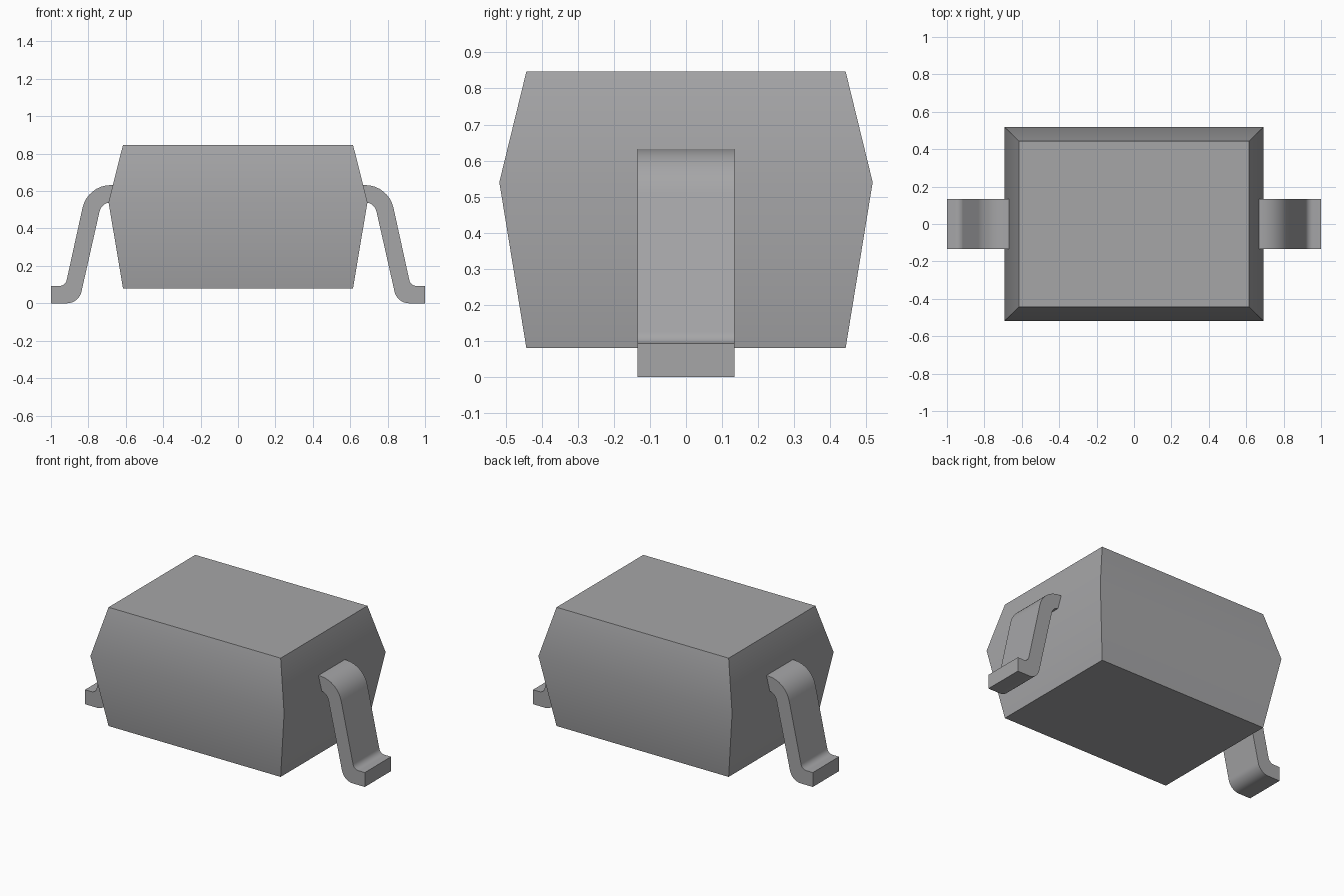
import bpy, bmesh, math

if "Cube" in bpy.data.objects:
    bpy.data.objects.remove(bpy.data.objects["Cube"], do_unlink=True)

grey = bpy.data.materials.new("plain grey")
grey.use_nodes = True
colour = (0.38, 0.38, 0.39, 1)
grey.diffuse_color = colour
grey.node_tree.nodes["Principled BSDF"].inputs["Base Color"].default_value = colour


def finish(name, bm):
    """Turn the bmesh into a smooth-shaded object with sharp corners."""
    bmesh.ops.recalc_face_normals(bm, faces=bm.faces)
    mesh = bpy.data.meshes.new(name)
    bm.to_mesh(mesh)
    bm.free()
    mesh.materials.append(grey)
    obj = bpy.data.objects.new(name, mesh)
    bpy.context.collection.objects.link(obj)
    bpy.ops.object.select_all(action='DESELECT')
    obj.select_set(True)
    bpy.context.view_layer.objects.active = obj
    bpy.ops.object.shade_smooth_by_angle(angle=math.radians(35))
    return obj


def arc(cx, cz, radius, start, end, steps=8):
    angles = [math.radians(start + (end - start) * i / steps) for i in range(steps + 1)]
    return [(cx + radius * math.cos(a), cz + radius * math.sin(a)) for a in angles]


# Body: three stacked rectangles, widest at the parting line
bm = bmesh.new()
rings = []
for hx, hy, z in [(0.615, 0.443, 0.08), (0.692, 0.518, 0.54), (0.615, 0.443, 0.847)]:
    rings.append([bm.verts.new((sx * hx, sy * hy, z))
                  for sx, sy in [(-1, -1), (1, -1), (1, 1), (-1, 1)]])
for low, high in zip(rings, rings[1:]):
    for i in range(4):
        j = (i + 1) % 4
        bm.faces.new((low[i], low[j], high[j], high[i]))
bm.faces.new(rings[0])
bm.faces.new(rings[-1])
finish("package_body", bm)

# Leads: bent strip profile, extruded across y
slope = 12.3
outline = [(0.66, 0.632)]
outline += arc(0.68, 0.477, 0.155, 90, slope)
outline += arc(0.955, 0.133, 0.04, 180 + slope, 270)
outline += [(1, 0.093), (1, 0)]
outline += arc(0.915, 0.08, 0.08, 270, 180 + slope)
outline += arc(0.68, 0.477, 0.062, slope, 90)
outline += [(0.66, 0.539)]

for name, side in [("left_lead", 1), ("right_lead", -1)]:
    bm = bmesh.new()
    face = bm.faces.new([bm.verts.new((side * x, -0.134, z)) for x, z in outline])
    result = bmesh.ops.extrude_face_region(bm, geom=[face], use_keep_orig=True)
    moved = [g for g in result["geom"] if isinstance(g, bmesh.types.BMVert)]
    bmesh.ops.translate(bm, verts=moved, vec=(0, 0.268, 0))
    finish(name, bm)
